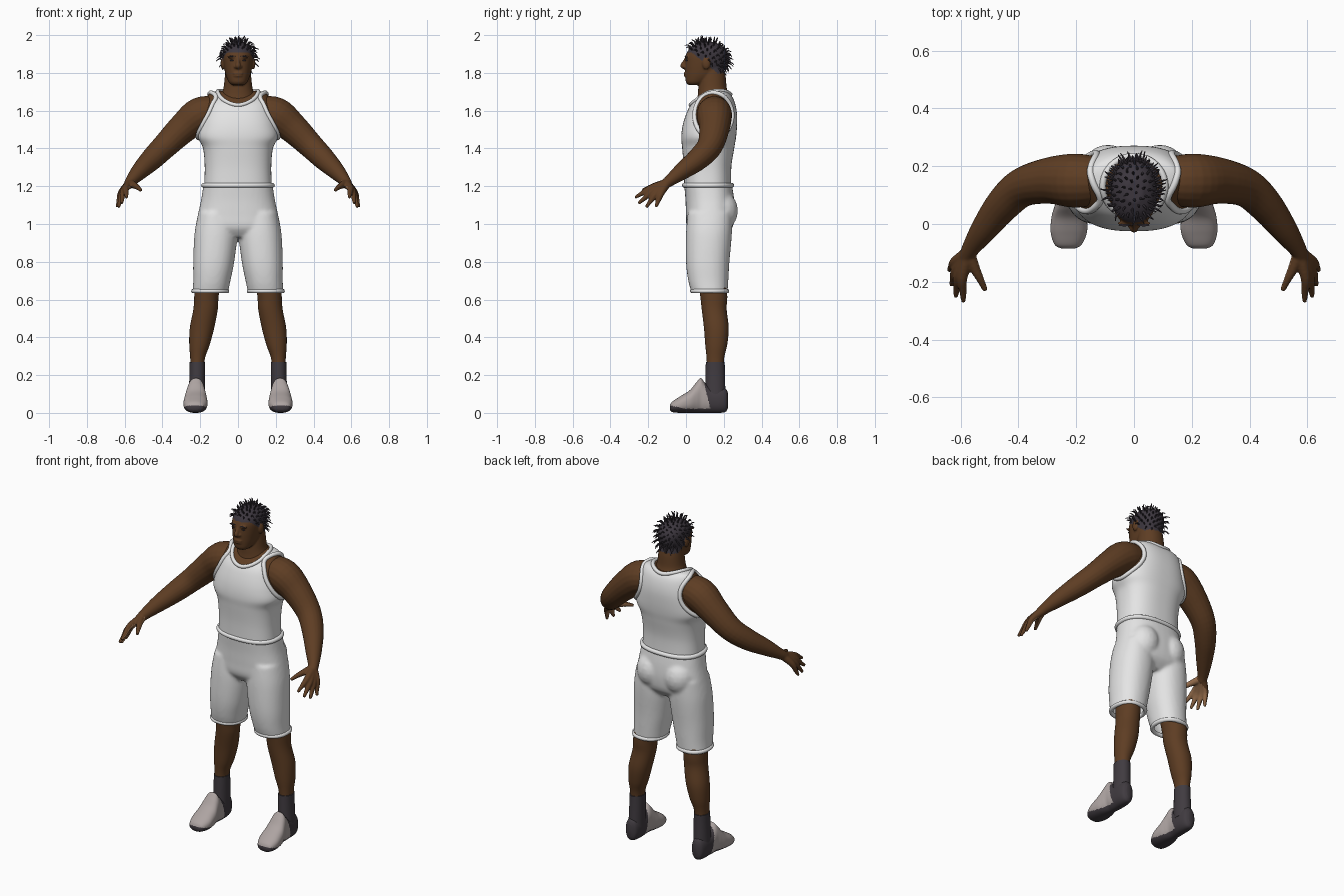
import bpy, bmesh, math, random
from mathutils import Vector, Quaternion
from mathutils.bvhtree import BVHTree

random.seed(4)
if "Cube" in bpy.data.objects:
    bpy.data.objects.remove(bpy.data.objects["Cube"])


def material(name, r, g, b):
    m = bpy.data.materials.new(name)
    m.use_nodes = True
    m.diffuse_color = (r, g, b, 1)
    node = next(n for n in m.node_tree.nodes if n.type == "BSDF_PRINCIPLED")
    node.inputs["Base Color"].default_value = (r, g, b, 1)
    node.inputs["Roughness"].default_value = 0.8
    return m


SKIN = material("brown skin", 0.112, 0.047, 0.017)
PALM = material("light palm", 0.30, 0.15, 0.07)
WHITE = material("white cloth", 0.78, 0.78, 0.78)
HAIR = material("dark hair", 0.045, 0.037, 0.048)
SOCK = material("dark grey sock", 0.052, 0.044, 0.052)
SHOE = material("pale shoe", 0.42, 0.37, 0.36)


def dense(rows, k=5):
    """Smooth in-between rows through the given ones."""
    out = []
    for i in range(len(rows) - 1):
        a, b, c, d = (rows[max(0, min(len(rows) - 1, i + j))] for j in (-1, 0, 1, 2))
        for s in range(k):
            t = s / k
            out.append([0.5 * (2 * q + (r - p) * t + (2 * p - 5 * q + 4 * r - w) * t * t
                               + (3 * q - p - 3 * r + w) * t ** 3)
                        for p, q, r, w in zip(a, b, c, d)])
    return out + [list(rows[-1])]


def oval(x0, x1, y0, y1, n=2.4, sides=40):
    pts = []
    for i in range(sides):
        c, s = math.cos(math.tau * i / sides), math.sin(math.tau * i / sides)
        pts.append(((x0 + x1) / 2 + (x1 - x0) / 2 * math.copysign(abs(c) ** (2 / n), c),
                    (y0 + y1) / 2 + (y1 - y0) / 2 * math.copysign(abs(s) ** (2 / n), s)))
    return pts


def skin_rings(bm, rings):
    rings = [[bm.verts.new(p) for p in r] for r in rings]
    for a, b in zip(rings, rings[1:]):
        for i in range(len(a)):
            j = (i + 1) % len(a)
            bm.faces.new((a[i], a[j], b[j], b[i]))
    bm.faces.new(rings[0])
    bm.faces.new(rings[-1])


def loft(bm, rows, axis="z", n=2.4, sides=40, k=5):
    """Rows are (position, low u, high u, low v, high v)."""
    skin_rings(bm, [[(u, v, h) if axis == "z" else (u, h, v)
                     for u, v in oval(*r, n, sides)] for h, *r in dense(rows, k)])


def tube(bm, rows, sides=20, k=5):
    """Round limb through rows of (x, y, z, radius)."""
    rows = dense(rows, k)
    pts = [Vector(r[:3]) for r in rows]
    rings, old, u = [], None, None
    for i, p in enumerate(pts):
        t = (pts[min(i + 1, len(pts) - 1)] - pts[max(i - 1, 0)]).normalized()
        u = t.orthogonal().normalized() if old is None else old.rotation_difference(t) @ u
        old = t
        rings.append([p + Quaternion(t, math.tau * j / sides) @ u * rows[i][3]
                      for j in range(sides)])
    skin_rings(bm, rings)


def ball(bm, centre, size):
    made = bmesh.ops.create_uvsphere(bm, u_segments=20, v_segments=12, radius=1)["verts"]
    for v in made:
        v.co = Vector(centre) + Vector(a * b for a, b in zip(v.co, size))


def finish(bm, name, mats, rule=None, voxel=0, smooth=4, mirror=False):
    bmesh.ops.recalc_face_normals(bm, faces=bm.faces)
    me = bpy.data.meshes.new(name)
    bm.to_mesh(me)
    bm.free()
    ob = bpy.data.objects.new(name, me)
    bpy.context.collection.objects.link(ob)
    bpy.ops.object.select_all(action="DESELECT")
    bpy.context.view_layer.objects.active = ob
    ob.select_set(True)
    if voxel:
        m = ob.modifiers.new("fuse", "REMESH")
        m.mode, m.voxel_size = "VOXEL", voxel
        s = ob.modifiers.new("relax", "SMOOTH")
        s.iterations = smooth
        for m in ("fuse", "relax"):
            bpy.ops.object.modifier_apply(modifier=m)
    for m in mats:
        ob.data.materials.append(m)
    for p in ob.data.polygons:
        p.material_index = rule(p.center, p.normal) if rule else 0
    bpy.ops.object.shade_smooth_by_angle(angle=math.radians(50))
    if mirror:
        ob.modifiers.new("other side", "MIRROR").use_mirror_merge = False
    return ob


def trim(name, pts, radius, mat=WHITE, mirror=False):
    cu = bpy.data.curves.new(name, "CURVE")
    cu.dimensions, cu.bevel_depth, cu.bevel_resolution = "3D", radius, 3
    sp = cu.splines.new("POLY")
    sp.points.add(len(pts) - 1)
    for p, q in zip(sp.points, pts):
        p.co = (*q, 1)
    sp.use_cyclic_u = True
    cu.materials.append(mat)
    ob = bpy.data.objects.new(name, cu)
    bpy.context.collection.objects.link(ob)
    if mirror:
        ob.modifiers.new("other side", "MIRROR").use_mirror_merge = False


# Tank top, with bare skin inside the neckline and armholes
bm = bmesh.new()
loft(bm, [(1.19, -.18, .18, -.01, .24), (1.3, -.176, .176, -.012, .24),
          (1.4, -.185, .185, -.02, .255), (1.46, -.212, .212, -.025, .265),
          (1.52, -.205, .205, -.018, .27), (1.58, -.19, .19, 0, .27),
          (1.63, -.176, .176, .025, .262), (1.67, -.162, .162, .065, .247),
          (1.695, -.145, .145, .1, .225), (1.705, -.1, .1, .13, .2)], n=2.5, sides=96, k=8)
tree = BVHTree.FromBMesh(bm)


def bare(c, n):
    neck = (c.x / .108) ** 2 + ((c.y - .13) / .105) ** 2 < 1 and c.z > 1.58
    arm = ((c.y - .145) / .1) ** 2 + ((c.z - 1.575) / .12) ** 2 < 1 and abs(c.x) > .11
    return int(neck or arm)


finish(bm, "tank_top", [WHITE, SKIN], bare)
neckline, armhole = [], []
for i in range(64):
    c, s = math.cos(math.tau * i / 64), math.sin(math.tau * i / 64)
    for path, start, ray in ((neckline, (.108 * c, .13 + .105 * s, 2), (0, 0, -1)),
                             (armhole, (.5, .145 + .1 * c, 1.575 + .12 * s), (-1, 0, 0))):
        hit = tree.ray_cast(Vector(start), Vector(ray))[0]
        if hit:
            path.append(hit)
trim("neckline_trim", neckline, .011)
trim("armhole_trim", armhole, .012, mirror=True)

# Shorts: hips, seat and two legs fused, hollow at the hems
bm = bmesh.new()
loft(bm, [(1.21, -.183, .183, -.01, .243), (1.13, -.195, .195, -.003, .255),
          (1.05, -.212, .212, 0, .258), (.98, -.222, .222, .005, .245),
          (.93, -.19, .19, .04, .2)])
for s in (-1, 1):
    loft(bm, [(h, min(s * a, s * b), max(s * a, s * b), c, d) for h, a, b, c, d in (
        (1.06, .02, .21, .01, .245), (.95, .004, .23, 0, .243), (.8, .02, .237, 0, .23),
        (.7, .04, .237, .012, .224), (.635, .053, .24, .03, .22))], n=2.2)
    ball(bm, (s * .09, .175, 1.07), (.095, .1, .11))
shorts = finish(bm, "shorts", [WHITE], voxel=.009, smooth=6)
bm = bmesh.new()
bm.from_mesh(shorts.data)
bmesh.ops.delete(bm, geom=[f for f in bm.faces if f.normal.z < -.75
                           and f.calc_center_median().z < .66], context="FACES")
bm.to_mesh(shorts.data)
bm.free()
shorts.modifiers.new("cloth", "SOLIDIFY").thickness = .008
trim("waistband", [(x, y, 1.205) for x, y in oval(-.182, .182, -.008, .242, sides=64)], .013)
trim("hem_trim", [(x, y, .645) for x, y in oval(.058, .236, .033, .217, 2.2, 48)], .012,
     mirror=True)

# Legs and socks
bm = bmesh.new()
loft(bm, [(.9, .06, .21, .04, .2), (.64, .1, .23, .073, .218), (.55, .107, .236, .083, .215),
          (.45, .126, .255, .095, .226), (.36, .15, .258, .102, .218),
          (.27, .178, .252, .11, .2), (.1, .18, .252, .11, .2)], n=2.1)
finish(bm, "legs", [SKIN], mirror=True)
bm = bmesh.new()
loft(bm, [(.27, .174, .257, .105, .205), (.2, .174, .257, .103, .206),
          (.08, .174, .262, .1, .21)], n=2.1)
finish(bm, "socks", [SOCK], mirror=True)

# Shoes, with dark sole and heel
bm = bmesh.new()
loft(bm, [(-.085, .205, .25, .015, .04), (-.072, .182, .274, .004, .06),
          (-.03, .163, .288, 0, .088), (.02, .163, .286, 0, .12), (.055, .17, .277, 0, .162),
          (.078, .175, .27, 0, .184), (.1, .176, .268, 0, .16), (.13, .175, .265, 0, .138),
          (.18, .178, .263, 0, .137), (.21, .187, .255, .006, .128),
          (.222, .205, .238, .025, .105)], axis="y", n=2.3, sides=64, k=8)
finish(bm, "shoes", [SHOE, SOCK], mirror=True,
       rule=lambda c, n: int(c.y > .135 - .25 * c.z or c.z < .022 - .2 * min(0, c.y)))

# Arms with hands and fingers, fused; lighter palms
bm = bmesh.new()
tube(bm, [(.11, .15, 1.595, .08), (.2, .15, 1.578, .094), (.29, .15, 1.508, .081),
          (.385, .127, 1.415, .068), (.455, .065, 1.345, .06), (.52, -.02, 1.28, .046),
          (.565, -.085, 1.23, .031), (.58, -.115, 1.207, .026)])
wrist = Vector((.573, -.1, 1.217))
for tip in ((.59, -.27, 1.14), (.617, -.252, 1.108), (.632, -.212, 1.088), (.64, -.16, 1.09)):
    tip = Vector(tip)
    knuckle = wrist.lerp(tip, .5) + Vector((.012, 0, .012))
    tube(bm, [(*wrist, .024), (*knuckle, .018), (*knuckle.lerp(tip, .6), .0125),
              (*tip, .008)], 12)
tube(bm, [(*wrist, .024), (.55, -.155, 1.205, .018), (.53, -.195, 1.193, .013),
          (.514, -.23, 1.178, .009)], 12)
back_of_hand = Vector((.85, -.16, .53))
finish(bm, "arms", [SKIN, PALM], voxel=.005, smooth=3, mirror=True,
       rule=lambda c, n: int(c.y < -.11 and n.dot(back_of_hand) < -.45))


# Head and neck, with face features fused in and hair coloured above the hairline
def hairline(y):
    return max(1.8, 1.908 - .8 * max(0, y - .03))


bm = bmesh.new()
loft(bm, [(1.735, -.03, .03, .015, .075), (1.75, -.048, .048, 0, .11),
          (1.78, -.062, .062, -.004, .16), (1.81, -.07, .07, -.005, .19),
          (1.85, -.077, .077, -.005, .212), (1.89, -.08, .08, -.002, .218),
          (1.92, -.075, .075, .012, .21), (1.945, -.058, .058, .037, .188),
          (1.963, -.03, .03, .075, .15)], n=2.2)
loft(bm, [(1.62, -.1, .1, .05, .235), (1.68, -.09, .09, .062, .228),
          (1.72, -.077, .077, .065, .216), (1.78, -.07, .07, .07, .21),
          (1.83, -.066, .066, .08, .2)], n=2.1)
tube(bm, [(0, .004, 1.885, .008), (0, -.008, 1.86, .009), (0, -.017, 1.838, .014),
          (0, -.004, 1.828, .01)], 12)
ball(bm, (0, -.003, 1.797), (.026, .009, .006))
ball(bm, (0, -.002, 1.785), (.023, .009, .006))
for s in (-1, 1):
    ball(bm, (s * .08, .108, 1.85), (.012, .022, .032))
    ball(bm, (s * .032, .002, 1.884), (.026, .009, .007))
    ball(bm, (s * .013, -.006, 1.832), (.009, .009, .008))
finish(bm, "head_and_neck", [SKIN, HAIR], voxel=.005, smooth=2,
       rule=lambda c, n: int(c.z > hairline(c.y)
                             and not (abs(c.x) > .081 and c.z < 1.88 and .08 < c.y < .135)))

# Eyes and brows
bm = bmesh.new()
for s in (-1, 1):
    ball(bm, (s * .032, .003, 1.866), (.012, .005, .004))
    ball(bm, (s * .034, -.004, 1.888), (.02, .004, .003))
finish(bm, "eyes_and_brows", [HAIR])

# Short twisted locks spread over the scalp
bm = bmesh.new()
count = 210
for i in range(count):
    z = 1 - 2 * (i + .5) / count
    a, r = i * 2.39996, math.sqrt(1 - z * z)
    d = Vector((r * math.cos(a), r * math.sin(a), z))
    p = Vector((0, .108, 1.87)) + Vector((d.x * .076, d.y * .104, d.z * .088))
    if p.z < hairline(p.y) + .012:
        continue
    size = random.uniform(.026, .042)
    lean = Vector((random.uniform(-1, 1), random.uniform(-1, 1), 0)) * .008
    mid = p + d * size * .6 + Vector((0, 0, .006))
    end = p + d * size + lean + Vector((0, 0, -.006 if z < .8 else .004))
    tube(bm, [(*p, .0045), (*mid, .004), (*end, .0015)], 6, 3)
finish(bm, "hair_locks", [HAIR])
